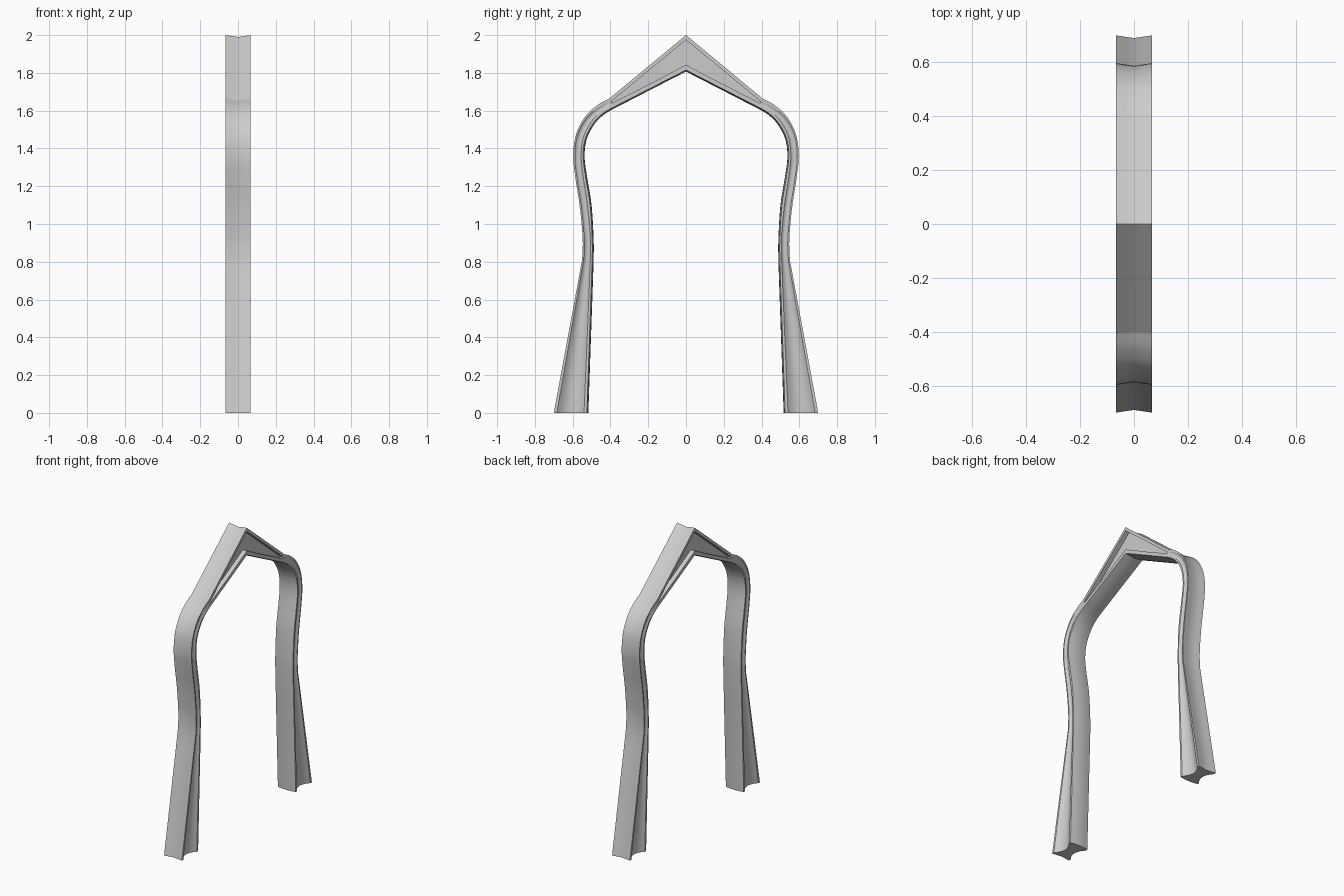
import bpy, bmesh, math
from mathutils import Vector

if "Cube" in bpy.data.objects:
    bpy.data.objects.remove(bpy.data.objects["Cube"])

HALF_W = 0.067   # half width along x
VEE = 0.010      # depth of the shallow V on outer and inner faces

# stations: outer y,z / inner y,z / groove start, groove end, groove depth
base = (0.70, 0.0, 0.525, 0.0, 0.016, 0.160, 0.032)
waist = (0.55, 0.81, 0.497, 0.80, 0.008, 0.044, 0.012)
bend = [
    waist,
    (0.547, 0.92, 0.497, 0.92, 0.008, 0.042, 0.010),
    (0.562, 1.09, 0.508, 1.10, 0.008, 0.042, 0.009),
    (0.585, 1.24, 0.532, 1.25, 0.008, 0.042, 0.008),
    (0.597, 1.36, 0.545, 1.36, 0.008, 0.042, 0.008),
    (0.582, 1.475, 0.532, 1.455, 0.008, 0.042, 0.008),
    (0.533, 1.570, 0.490, 1.535, 0.010, 0.042, 0.007),
    (0.468, 1.630, 0.440, 1.585, 0.014, 0.038, 0.004),
    (0.405, 1.665, 0.385, 1.618, 0.020, 0.028, 0.0),
]
apex = (0.0, 2.0, 0.0, 1.815, 0.025, 0.157, 0.03)


def lerp(p, q, t):
    return [a + (b - a) * t for a, b in zip(p, q)]


def spline(pts, n):
    """Catmull-Rom through whole stations."""
    out = []
    for i in range(len(pts) - 1):
        p0, p1, p2 = pts[max(i - 1, 0)], pts[i], pts[i + 1]
        p3 = pts[min(i + 2, len(pts) - 1)]
        for k in range(n):
            t = k / n
            out.append([0.5 * (2 * b + (c - a) * t + (2 * a - 5 * b + 4 * c - d) * t * t
                               + (3 * b - a - 3 * c + d) * t ** 3)
                        for a, b, c, d in zip(p0, p1, p2, p3)])
    return out + [list(pts[-1])]


# rounded hollow for the legs, stepped panel for the gable
U_LEG = [i / 8 for i in range(9)]
D_LEG = [math.sin(math.pi * u) ** 0.8 if 0 < u < 1 else 0 for u in U_LEG]
U_PANEL = [0, 0, .2, .35, .5, .65, .8, 1, 1]
D_PANEL = [0, 1, 1, 1, 1, 1, 1, 1, 0]


def section(st, us, ds):
    """Half cross-section from outer centre line to inner centre line."""
    oy, oz, iy, iz, a, b, depth = st
    o, i = Vector((0, oy, oz)), Vector((0, iy, iz))
    d = (i - o).normalized()
    pts = [o + d * VEE, o + d * VEE * 0.5 + Vector((HALF_W * .5, 0, 0)),
           o + Vector((HALF_W, 0, 0))]
    for u, k in zip(us, ds):
        pts.append(o + d * (a + (b - a) * u) + Vector((HALF_W - depth * k, 0, 0)))
    pts += [i + Vector((HALF_W, 0, 0)), i + d * VEE * 0.6 + Vector((HALF_W * .5, 0, 0)),
            i + d * VEE * 0.8]
    return pts


rings = [section(lerp(base, waist, k / 8), U_LEG, D_LEG) for k in range(8)]
rings += [section(s, U_LEG, D_LEG) for s in spline(bend, 5)]

# gable: panel drops to full depth just past the tip
for t in (0.0, 0.002, 0.5, 1.0):
    s = lerp(bend[-1], apex, t)
    s[6] = 0.0 if t == 0 else apex[6]
    rings.append(section(s, U_PANEL, D_PANEL))

bm = bmesh.new()
vr = [[bm.verts.new(p) for p in r] for r in rings]
for r0, r1 in zip(vr, vr[1:]):
    for j in range(len(r0) - 1):
        bm.faces.new((r0[j], r0[j + 1], r1[j + 1], r1[j]))
bm.faces.new(vr[0])  # foot

# mirror the quarter to all four sides
for axis in (0, 1):
    geo = bmesh.ops.duplicate(bm, geom=bm.verts[:] + bm.edges[:] + bm.faces[:])["geom"]
    new_verts = [g for g in geo if isinstance(g, bmesh.types.BMVert)]
    for v in new_verts:
        v.co[axis] *= -1
    bmesh.ops.reverse_faces(bm, faces=[g for g in geo if isinstance(g, bmesh.types.BMFace)])
bmesh.ops.remove_doubles(bm, verts=bm.verts[:], dist=1e-5)
bmesh.ops.recalc_face_normals(bm, faces=bm.faces[:])

mesh = bpy.data.meshes.new("arch_frame")
bm.to_mesh(mesh)
bm.free()
arch = bpy.data.objects.new("arch_frame", mesh)
bpy.context.collection.objects.link(arch)
bpy.context.view_layer.objects.active = arch
arch.select_set(True)
bpy.ops.object.shade_smooth_by_angle(angle=math.radians(25))
